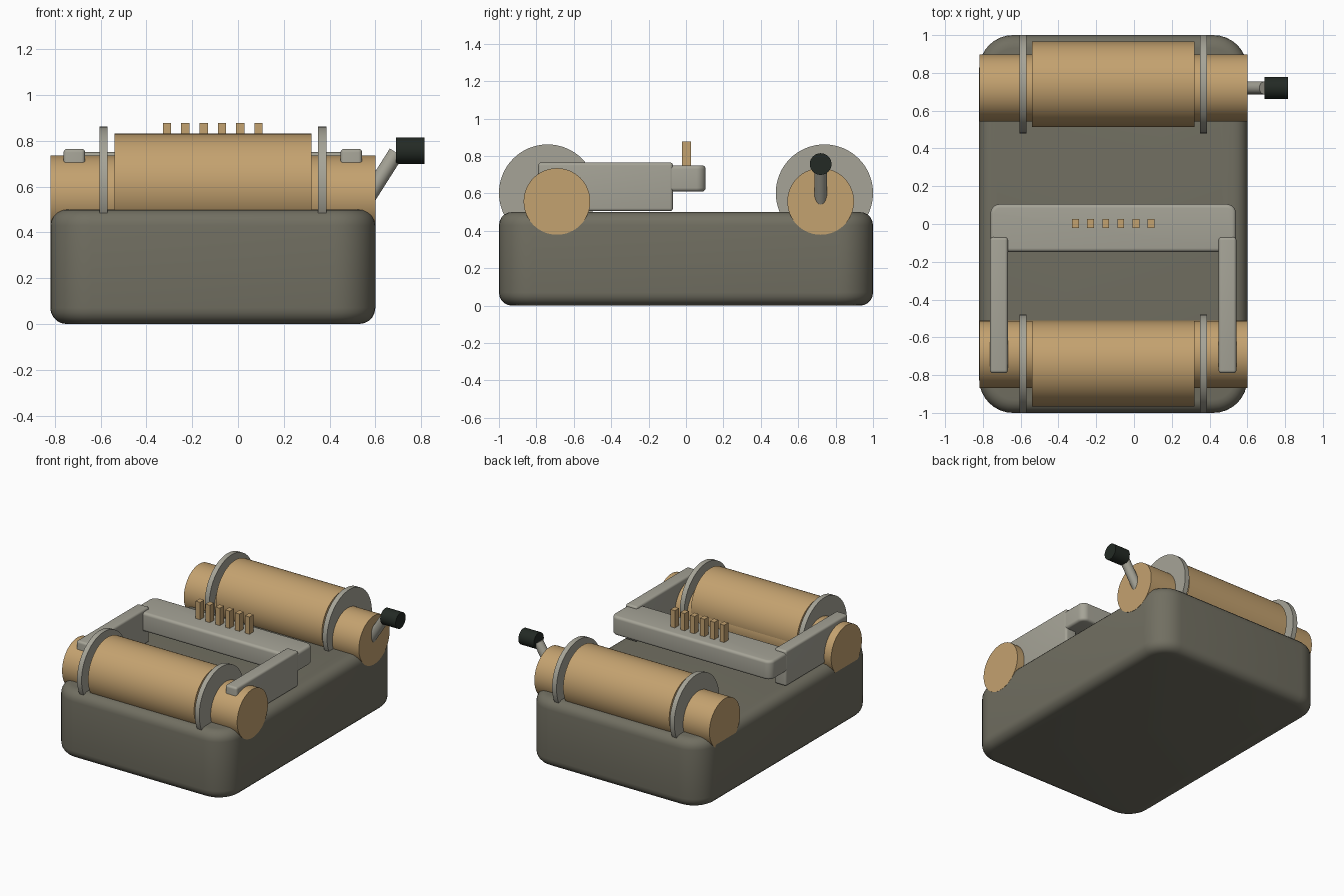
import bpy, bmesh, math
from mathutils import Vector

cube = bpy.data.objects.get("Cube")
if cube:
    bpy.data.objects.remove(cube, do_unlink=True)


def material(name, rgb):
    m = bpy.data.materials.new(name)
    m.use_nodes = True
    m.diffuse_color = (*rgb, 1)
    bsdf = next(n for n in m.node_tree.nodes if n.type == 'BSDF_PRINCIPLED')
    bsdf.inputs["Base Color"].default_value = (*rgb, 1)
    return m


WOOD = material("tan wood", (0.55, 0.36, 0.16))
METAL = material("pale grey metal", (0.38, 0.37, 0.31))
BODY = material("dark olive grey", (0.165, 0.158, 0.12))
GRIP = material("near black", (0.017, 0.023, 0.018))


def finish(bm, name, mat):
    bmesh.ops.recalc_face_normals(bm, faces=bm.faces)
    mesh = bpy.data.meshes.new(name)
    bm.to_mesh(mesh)
    bm.free()
    mesh.materials.append(mat)
    obj = bpy.data.objects.new(name, mesh)
    bpy.context.collection.objects.link(obj)
    bpy.ops.object.select_all(action='DESELECT')
    obj.select_set(True)
    bpy.context.view_layer.objects.active = obj
    bpy.ops.object.shade_smooth_by_angle(angle=math.radians(35))
    return obj


def box(name, mat, low, high, corner=0, edge=0, rounded=lambda e: True):
    """Box between two corners, with rounded uprights and softened rims."""
    bm = bmesh.new()
    bmesh.ops.create_cube(bm, size=1)
    low, high = Vector(low), Vector(high)
    for v in bm.verts:
        v.co = (low + high) / 2 + v.co * (high - low)
    if corner:
        uprights = [e for e in bm.edges
                    if abs(e.verts[0].co.z - e.verts[1].co.z) > 0.01 and rounded(e)]
        bmesh.ops.bevel(bm, geom=uprights, offset=corner, segments=8,
                        profile=0.5, affect='EDGES')
    if edge:
        rims = [e for e in bm.edges
                if len(e.link_faces) == 2 and e.calc_face_angle() > 1]
        bmesh.ops.bevel(bm, geom=rims, offset=edge, segments=5,
                        profile=0.5, affect='EDGES')
    return finish(bm, name, mat)


def rod(name, mat, start, end, radius, sides=64):
    """Capped cylinder between two points."""
    start, end = Vector(start), Vector(end)
    axis = end - start
    bm = bmesh.new()
    bmesh.ops.create_cone(bm, cap_ends=True, segments=sides, radius1=radius,
                          radius2=radius, depth=axis.length)
    turn = axis.to_track_quat('Z', 'Y')
    for v in bm.verts:
        v.co = turn @ v.co + (start + end) / 2
    return finish(bm, name, mat)


# Body block
box("body", BODY, (-0.82, -1, 0), (0.60, 1, 0.5), corner=0.18, edge=0.07)

# Two rollers, each with an axle, a thick drum and a pair of flanges
for side, sign, axle_y in (("front", -1, -0.69), ("rear", 1, 0.72)):
    y = 0.74 * sign
    rod(side + "_axle", WOOD, (-0.819, axle_y, 0.557), (0.601, axle_y, 0.557), 0.178)
    rod(side + "_drum", WOOD, (-0.54, y, 0.605), (0.32, y, 0.605), 0.226)
    for label, x in (("right", -0.587), ("left", 0.368)):
        rod(f"{side}_{label}_flange", METAL, (x - 0.018, y, 0.602),
            (x + 0.018, y, 0.602), 0.26)

# Carriage: crossbar on two arms
box("crossbar", METAL, (-0.76, -0.148, 0.61), (0.54, 0.105, 0.75),
    corner=0.05, edge=0.02, rounded=lambda e: e.verts[0].co.y > 0)
for label, x in (("right", -0.715), ("left", 0.495)):
    box(label + "_arm", METAL, (x - 0.047, -0.79, 0.505),
        (x + 0.047, -0.07, 0.765), edge=0.016)

# Row of pegs on the crossbar
for i in range(6):
    x = -0.31 + 0.08 * i
    box(f"peg_{i + 1}", WOOD, (x - 0.018, -0.022, 0.73), (x + 0.018, 0.026, 0.877))

# Crank on the rear roller
rod("crank_arm", METAL, (0.56, 0.72, 0.54), (0.692, 0.72, 0.748), 0.034, 32)
rod("crank_grip", GRIP, (0.69, 0.72, 0.757), (0.815, 0.72, 0.757), 0.058, 32)
